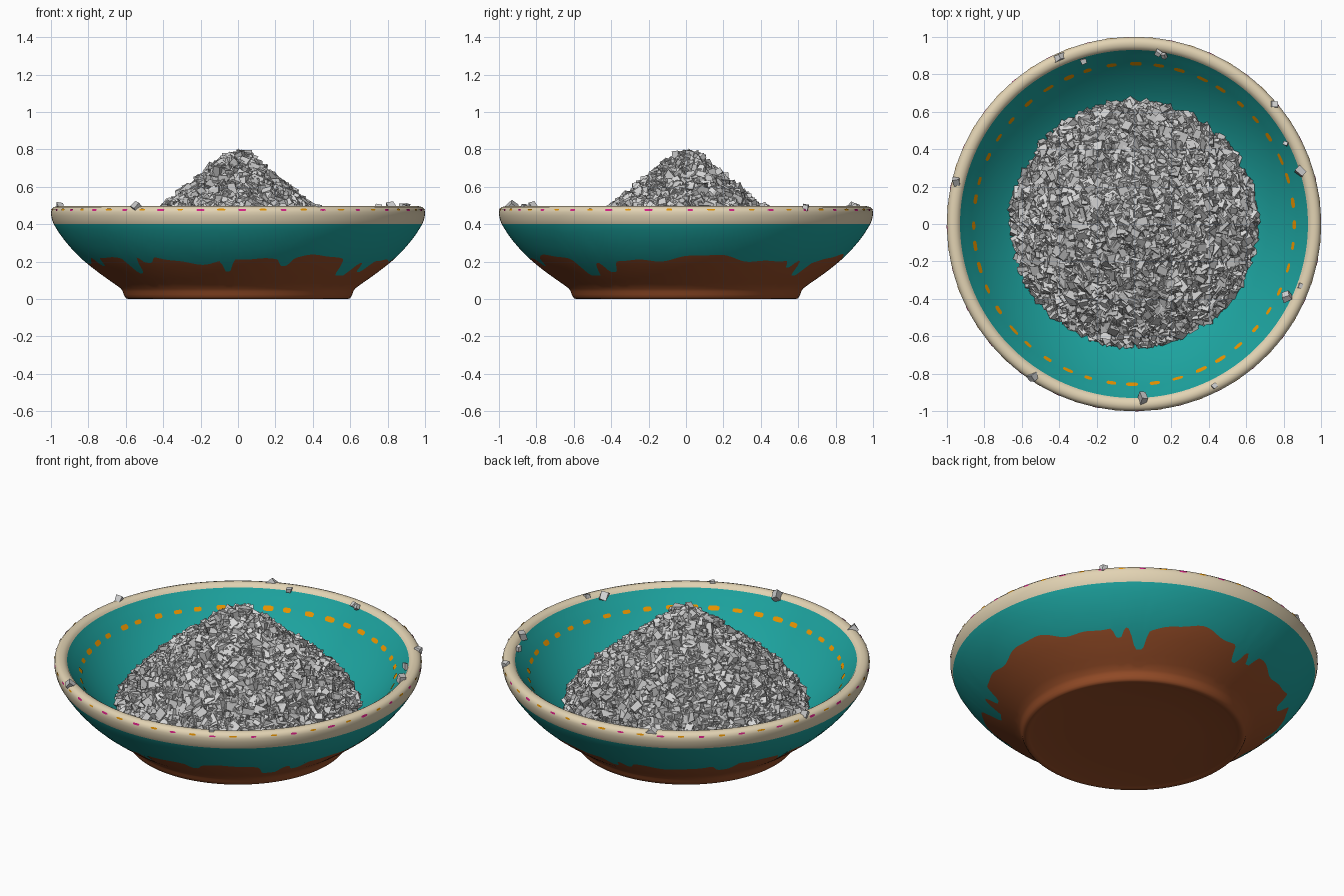
import bpy, bmesh, math, random
from mathutils import Vector, Euler

if "Cube" in bpy.data.objects:
    bpy.data.objects.remove(bpy.data.objects["Cube"])

random.seed(7)
TAU = 2 * math.pi


def mat(name, r, g, b):
    m = bpy.data.materials.new(name)
    m.diffuse_color = (r, g, b, 1)
    m.use_nodes = True
    m.node_tree.nodes["Principled BSDF"].inputs["Base Color"].default_value = m.diffuse_color
    return m


BROWN = mat("brown clay", 0.31, 0.075, 0.021)
TEAL = mat("teal glaze", 0.012, 0.365, 0.345)
CREAM = mat("cream rim", 0.76, 0.65, 0.45)
ORANGE = mat("orange paint", 0.82, 0.30, 0.0)
PINK = mat("pink paint", 0.68, 0.015, 0.23)
GREYS = [mat("light grey stone", 0.70, 0.70, 0.70),
         mat("mid grey stone", 0.56, 0.56, 0.56),
         mat("dark grey stone", 0.43, 0.43, 0.43)]


def finish(name, bm, mats, smooth=None):
    me = bpy.data.meshes.new(name)
    bm.to_mesh(me)
    bm.free()
    for m in mats:
        me.materials.append(m)
    ob = bpy.data.objects.new(name, me)
    bpy.context.collection.objects.link(ob)
    if smooth:
        bpy.ops.object.select_all(action='DESELECT')
        ob.select_set(True)
        bpy.context.view_layer.objects.active = ob
        bpy.ops.object.shade_smooth_by_angle(angle=math.radians(smooth))
    return ob


def interp(pts, x):
    for (x0, y0), (x1, y1) in zip(pts, pts[1:]):
        if x <= x1:
            return y0 + (y1 - y0) * max(0, x - x0) / (x1 - x0)
    return pts[-1][1]


def lathe(bm, rings, mats, n):
    """rings: functions angle -> (radius, z); mats[i] colours band i."""
    loops = []
    for f in rings:
        lp = []
        for i in range(n):
            a = TAU * i / n
            r, z = f(a)
            lp.append(bm.verts.new((r * math.cos(a), r * math.sin(a), z)))
        loops.append(lp)
    for k in range(len(loops) - 1):
        A, B = loops[k], loops[k + 1]
        for i in range(n):
            j = (i + 1) % n
            bm.faces.new((A[i], A[j], B[j], B[i])).material_index = mats[k]
    return loops


# bowl outer radius by height, and inner height by radius
OUTER = [(0.055, 0.625), (0.08, 0.658), (0.10, 0.688), (0.13, 0.73), (0.16, 0.77), (0.20, 0.82),
         (0.25, 0.873), (0.30, 0.917), (0.35, 0.955), (0.40, 0.985)]
INNER = [(0.0, 0.10), (0.40, 0.105), (0.50, 0.122), (0.58, 0.153), (0.66, 0.205), (0.72, 0.25),
         (0.78, 0.305), (0.83, 0.355), (0.87, 0.403), (0.90, 0.44), (0.93, 0.475)]

# uneven glaze edge: gentle waves plus narrow drips (azimuth, depth, width in degrees)
DRIPS = [(-134, .08, 3), (-126, .04, 3), (-94, .065, 2), (-72, .035, 2.5), (-42, .09, 4),
         (-31, .06, 3), (52, .07, 3), (44, .04, 2), (95, .06, 2.5), (102, .04, 2),
         (140, .07, 4), (165, .05, 2), (178, .07, 3), (205, .05, 2.5)]


def glaze(a):
    z = 0.212 + 0.016 * math.sin(5 * a + 1) + 0.01 * math.sin(11 * a) + 0.005 * math.sin(23 * a + 2)
    for c, d, w in DRIPS:
        t = (math.degrees(a) - c + 180) % 360 - 180
        z -= d * math.exp(-(t / w) ** 4)
    return max(z, 0.125)


def fixed(r, z):
    return lambda a: (r, z)


def below(t):
    def f(a):
        z = 0.055 + (glaze(a) - 0.055) * t
        return interp(OUTER, z), z
    return f


def above(t):
    def f(a):
        g = glaze(a)
        z = g + (0.40 - g) * t
        return interp(OUTER, z), z
    return f


# bowl: foot, clay, glaze, rim, inside
bm = bmesh.new()
rings, mats = [], []


def add(fs, m):
    for f in fs:
        rings.append(f)
        mats.append(m)


add([fixed(*p) for p in [(0.30, 0.008), (0.55, 0.008), (0.57, 0.003), (0.585, 0), (0.597, 0.003),
                         (0.605, 0.012), (0.611, 0.025), (0.616, 0.04)]], 0)
add([below(i / 6) for i in range(6)], 0)
add([above(i / 6) for i in range(6)], 1)
add([fixed(*p) for p in [(0.985, 0.40), (0.993, 0.42), (0.999, 0.445), (1.0, 0.465), (0.996, 0.48),
                         (0.985, 0.491), (0.968, 0.496), (0.95, 0.493), (0.937, 0.485)]], 2)
add([fixed(r, z) for r, z in reversed(INNER[1:])], 1)
loops = lathe(bm, rings, mats, 360)
bm.faces.new(list(reversed(loops[0]))).material_index = 0
bm.faces.new(loops[-1]).material_index = 1
finish("bowl", bm, [BROWN, TEAL, CREAM], 40)


def dabs(name, centres, rz, slope, w, h, m):
    """Thin painted blunt-ended dabs; slope is the (r, z) direction along the wall."""
    bm = bmesh.new()
    r, z = rz
    s = Vector((slope[0], 0, slope[1])).normalized()
    for a in centres:
        ww, hh = w * random.uniform(.75, 1.15), h * random.uniform(.8, 1.15)
        vs = []
        for k in range(12):
            c, d = math.cos(TAU * k / 12), math.sin(TAU * k / 12)
            u = math.copysign(abs(c) ** .6, c) * ww
            v = math.copysign(abs(d) ** .6, d) * hh
            rr, aa = r + s.x * v, a + u / r
            vs.append(bm.verts.new((rr * math.cos(aa), rr * math.sin(aa), z + s.z * v)))
        bm.faces.new(vs)
    finish(name, bm, [m])


# painted dabs inside the wall and on the rim
N = 44
dabs("inner_dashes", [TAU * (i + random.uniform(-.1, .1)) / N for i in range(N)],
     (0.857, 0.392), (-0.04, -0.048), 0.029, 0.014, ORANGE)
step = TAU / 28
dabs("rim_pink_dabs", [step * (i + .1) for i in range(28)], (1.0, 0.476), (-.004, .015), 0.02, 0.0055, PINK)
dabs("rim_orange_dabs", [step * (i + .6) for i in range(28)], (1.0, 0.478), (-.004, .015), 0.02, 0.005, ORANGE)

# gravel heap core
HEAP = [(0, 0.772), (0.05, 0.758), (0.10, 0.725), (0.16, 0.67), (0.22, 0.615), (0.30, 0.55), (0.40, 0.475),
        (0.50, 0.385), (0.58, 0.30), (0.635, 0.23), (0.655, 0.18)]
bm = bmesh.new()
lp = lathe(bm, [fixed(r, z - 0.012) for r, z in reversed(HEAP[1:])], [0] * 10, 48)
bm.faces.new(lp[-1])
finish("heap_core", bm, [GREYS[2]])


def chip(bm, pos, size, m, flat=1.0):
    """Rough broken block: box with jittered corners, turned at random."""
    rot = Euler([random.uniform(0, TAU) for _ in range(3)]).to_matrix()
    d = Vector((random.uniform(.7, 1.2), random.uniform(.6, 1.0), random.uniform(.4, .9) * flat)) * size / 2
    v = []
    for sx, sy, sz in [(-1, -1, -1), (1, -1, -1), (1, 1, -1), (-1, 1, -1),
                       (-1, -1, 1), (1, -1, 1), (1, 1, 1), (-1, 1, 1)]:
        c = [s * k * random.uniform(.7, 1.15) for s, k in zip((sx, sy, sz), d)]
        v.append(bm.verts.new(Vector(pos) + rot @ Vector(c)))
    for q in [(3, 2, 1, 0), (4, 5, 6, 7), (0, 1, 5, 4), (1, 2, 6, 5), (2, 3, 7, 6), (3, 0, 4, 7)]:
        bm.faces.new([v[i] for i in q]).material_index = m


# gravel chips spread evenly over the heap
bm = bmesh.new()
count = 0
while count < 3800:
    r = 0.645 * math.sqrt(random.random())
    steep = (interp(HEAP, r) - interp(HEAP, r + .02)) / .02
    if random.random() > math.hypot(1, steep) / 2:
        continue
    a = random.uniform(0, TAU)
    z = interp(HEAP, r) + random.uniform(-.014, .003)
    chip(bm, (r * math.cos(a), r * math.sin(a), z), random.uniform(.032, .07),
         random.choices([0, 1, 2], [5, 4, 2])[0])
    count += 1
finish("gravel_heap", bm, GREYS)

# stray chips on the rim
bm = bmesh.new()
for x, y, s in [(-.40, .89, .045), (-.27, .87, .03), (.13, .915, .035), (.16, .90, .03), (.75, .64, .045),
                (.81, .43, .03), (.89, .28, .055), (-.95, .23, .045), (.815, -.385, .055), (.89, -.33, .032),
                (-.54, -.815, .05), (.045, -.93, .055), (.43, -.865, .032)]:
    chip(bm, (x, y, 0.49), s, random.choice([0, 1]), 1.3)
finish("rim_chips", bm, GREYS)
